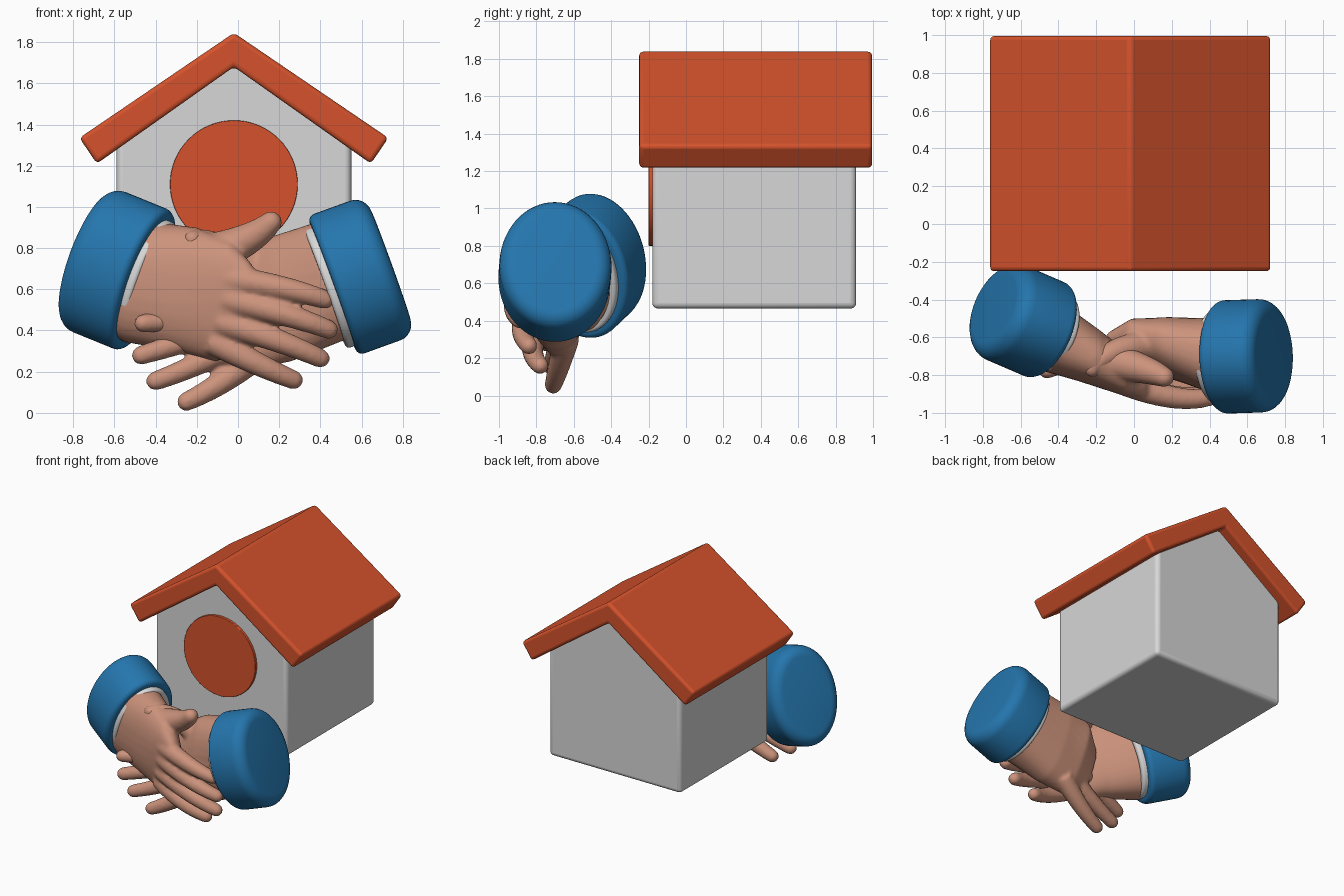
import bpy, bmesh, math
from mathutils import Vector as V

if "Cube" in bpy.data.objects:
    bpy.data.objects.remove(bpy.data.objects["Cube"])


def material(name, rgb):
    m = bpy.data.materials.new(name)
    m.diffuse_color = (*rgb, 1)
    m.use_nodes = True
    m.node_tree.nodes["Principled BSDF"].inputs["Base Color"].default_value = m.diffuse_color
    return m


ORANGE = material("roof_orange", (0.66, 0.085, 0.025))
WHITE = material("soft_white", (0.68, 0.68, 0.68))
BLUE = material("sleeve_blue", (0.018, 0.18, 0.42))
SKIN = material("skin", (0.60, 0.29, 0.20))


def finish(name, bm, mat, bevel=0, angle=40):
    bmesh.ops.recalc_face_normals(bm, faces=bm.faces[:])
    me = bpy.data.meshes.new(name)
    bm.to_mesh(me)
    bm.free()
    me.materials.append(mat)
    ob = bpy.data.objects.new(name, me)
    bpy.context.collection.objects.link(ob)
    if bevel:
        b = ob.modifiers.new("soft_edges", 'BEVEL')
        b.width, b.segments = bevel, 4
        b.limit_method = 'ANGLE'
    bpy.ops.object.select_all(action='DESELECT')
    ob.select_set(True)
    bpy.context.view_layer.objects.active = ob
    bpy.ops.object.shade_smooth_by_angle(angle=math.radians(angle))
    return ob


def skin_rings(bm, rings):
    """Closed loft through rings of points."""
    vs = [[bm.verts.new(p) for p in r] for r in rings]
    n = len(vs[0])
    for a, b in zip(vs, vs[1:]):
        for i in range(n):
            bm.faces.new((a[i], a[(i + 1) % n], b[(i + 1) % n], b[i]))
    bm.faces.new(vs[0][::-1])
    bm.faces.new(vs[-1])


def extrude_profile(name, pts, y0, y1, mat, bevel):
    bm = bmesh.new()
    skin_rings(bm, [[V((x, y, z)) for x, z in pts] for y in (y0, y1)])
    return finish(name, bm, mat, bevel)


# House, centred slightly left
CX = -0.02
extrude_profile("house_walls", [(CX - .57, .465), (CX + .57, .465), (CX + .57, 1.33),
                                (CX, 1.73), (CX - .57, 1.33)], -.18, .91, WHITE, .03)
half = [(0, 1.845), (.75, 1.335), (.665, 1.21), (0, 1.68)]
roof = half[:3] + [half[3]] + [(-x, z) for x, z in half[2:0:-1]]
extrude_profile("roof", [(CX + x, z) for x, z in roof], -.25, .995, ORANGE, .022)

# Round disc on the front gable
disc = [(CX + .31 * math.cos(t * math.tau / 64), 1.11 + .31 * math.sin(t * math.tau / 64))
        for t in range(64)]
extrude_profile("gable_disc", disc, -.20, -.17, ORANGE, .004)


# Sleeves: elliptical rings swept along the arm axis
def sleeve(name, centre, axis, tall, wide, profile, mat):
    c, a = V(centre), V(axis).normalized()
    u = V((0, 0, 1))
    u = (u - a * u.dot(a)).normalized()
    v = a.cross(u)
    bm = bmesh.new()
    rings = []
    for inset, t in profile:
        rings.append([c + a * t + u * (tall - inset) * math.cos(k * math.tau / 64)
                      + v * (wide - inset) * math.sin(k * math.tau / 64) for k in range(64)])
    skin_rings(bm, rings)
    return finish(name, bm, mat)


def arc(i0, t0, r, start, n=6):
    """Quarter-round in (inset, distance) space."""
    return [(i0 - r * math.cos(math.radians(start + 90 * k / n)),
             t0 + r * math.sin(math.radians(start + 90 * k / n))) for k in range(n + 1)]


for side, c, a, tall, wide, L in (
        ("left", (-.595, -.505, .70), (.86, -.37, -.35), .365, .27, .34),
        ("right", (.60, -.70, .667), (-.94, -.03, -.34), .36, .30, .30)):
    h = L / 2
    outer = arc(.08, -h + .08, .08, -90) + arc(.035, h - .035, .035, 0) \
        + [(.06, h), (.065, h - .08)]
    sleeve(side + "_sleeve", c, a, tall, wide, outer, BLUE)
    cuff = [(.05, h - .1)] + arc(.07, h + .02, .02, 0) + [(.085, h + .04), (.09, h - .09)]
    sleeve(side + "_shirt_cuff", c, a, tall, wide, cuff, WHITE)


# Hands: a lofted palm and tapered fingers fused together
def finger(bm, pts, r0, r1):
    p0, p1, p2 = (V(p) for p in pts)
    ctrl = p1 * 2 - (p0 + p2) / 2
    n = 10
    path = []
    for k in range(n + 1):
        t = k / n
        path.append((p0 * (1 - t) ** 2 + ctrl * 2 * t * (1 - t) + p2 * t * t, r0 + (r1 - r0) * t))
    d = (path[-1][0] - path[-2][0]).normalized()
    # rounded tip ends at the last point
    for s in (.4, .7, .9, .99):
        path.append((p2 + d * r1 * s, r1 * math.sqrt(1 - s * s)))
    rings = []
    for i, (p, r) in enumerate(path):
        q0, q1 = path[max(i - 1, 0)][0], path[min(i + 1, len(path) - 1)][0]
        a = (q1 - q0).normalized()
        u = V((0, 1, 0)).cross(a).normalized()
        v = a.cross(u)
        rings.append([p + (u * math.cos(k * math.tau / 16) + v * math.sin(k * math.tau / 16)) * r
                      for k in range(16)])
    skin_rings(bm, rings)


def hand(name, sections, fingers):
    bm = bmesh.new()
    rings = []
    for c, w, t in sections:
        ring = []
        for k in range(32):
            co, si = math.cos(k * math.tau / 32), math.sin(k * math.tau / 32)
            ring.append(V(c) + V(w) * math.copysign(abs(co) ** .85, co)
                        + V(t) * math.copysign(abs(si) ** .85, si))
        rings.append(ring)
    skin_rings(bm, rings)
    for pts, r0, r1 in fingers:
        finger(bm, pts, r0, r1)
    ob = finish(name, bm, SKIN, angle=180)
    rm = ob.modifiers.new("fuse", 'REMESH')
    rm.mode, rm.voxel_size, rm.use_smooth_shade = 'VOXEL', .012, True
    sm = ob.modifiers.new("soften", 'SMOOTH')
    sm.factor, sm.iterations = .5, 8
    return ob


hand("front_hand",
     [((-.57, -.53, .68), (.10, -.04, .28), (.08, .18, 0)),
      ((-.44, -.60, .63), (.09, -.03, .29), (.07, .17, 0)),
      ((-.25, -.69, .60), (.05, -.02, .30), (.05, .14, 0)),
      ((-.07, -.78, .54), (.04, -.04, .29), (.03, .11, 0)),
      ((.02, -.825, .50), (.04, -.05, .23), (.02, .08, 0)),
      ((.07, -.85, .48), (.03, -.05, .18), (.01, .05, 0))],
     [(((-.05, -.84, .65), (.22, -.92, .605), (.42, -.91, .55)), .07, .047),
      (((-.05, -.84, .55), (.22, -.915, .48), (.44, -.89, .405)), .07, .047),
      (((-.08, -.82, .44), (.18, -.875, .355), (.40, -.84, .265)), .07, .047),
      (((-.12, -.79, .35), (.08, -.82, .245), (.27, -.78, .16)), .07, .047),
      (((-.20, -.71, .75), (.02, -.76, .83), (.16, -.81, .925)), .11, .055)])

hand("back_hand",
     [((.57, -.70, .68), (-.10, 0, .28), (0, .21, 0)),
      ((.42, -.70, .63), (-.09, .02, .28), (0, .20, 0)),
      ((.20, -.66, .55), (-.06, .04, .30), (0, .16, 0)),
      ((.02, -.63, .48), (-.05, .06, .27), (0, .11, 0)),
      ((-.12, -.66, .42), (-.03, .04, .18), (0, .07, 0))],
     [(((-.02, -.66, .52), (-.27, -.71, .46), (-.46, -.775, .435)), .065, .045),
      (((0, -.66, .44), (-.25, -.70, .35), (-.47, -.745, .28)), .065, .047),
      (((.04, -.66, .36), (-.18, -.69, .245), (-.40, -.72, .155)), .065, .047),
      (((.12, -.64, .30), (-.07, -.68, .155), (-.25, -.71, .055)), .07, .047),
      (((.15, -.64, .66), (-.08, -.67, .80), (-.22, -.765, .84)), .09, .048)])
